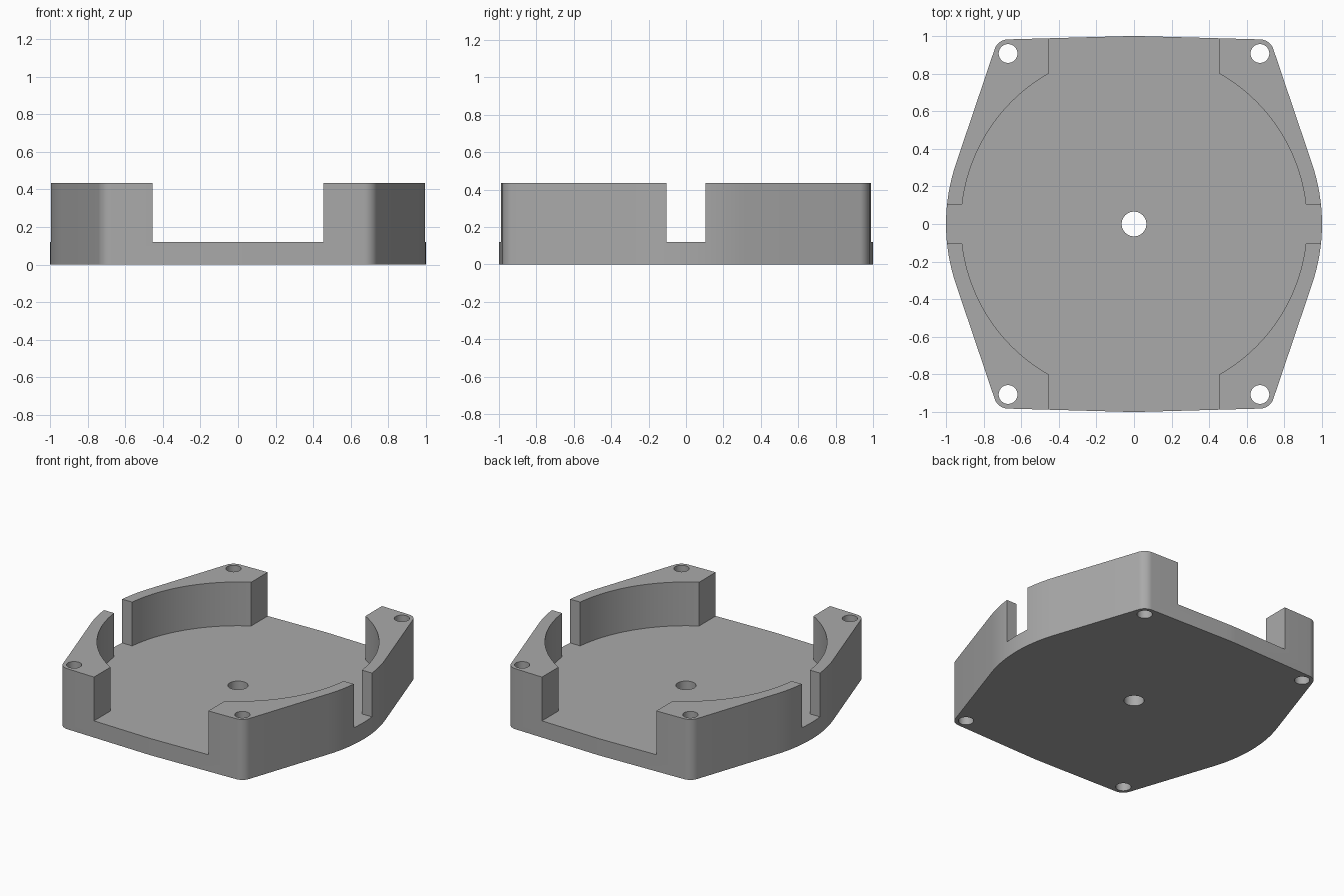
import bpy, bmesh
from math import sin, cos, acos, asin, atan2, hypot, pi

cube = bpy.data.objects.get("Cube")
if cube:
    bpy.data.objects.remove(cube, do_unlink=True)

HEIGHT, FLOOR = 0.435, 0.12
HOLE_X, HOLE_Y, HOLE_R = 0.67, 0.907, 0.05
CORNER_R, BODY_R, POCKET_R = 0.075, 1.0, 0.92
GAP_X, GAP_Y = 0.455, 0.103

grey = bpy.data.materials.new("light grey")
grey.use_nodes = True
colour = (0.4, 0.4, 0.4, 1)
grey.diffuse_color = colour
grey.node_tree.nodes["Principled BSDF"].inputs["Base Color"].default_value = colour


def arc(cx, cy, r, start, end, steps):
    angles = [start + (end - start) * i / steps for i in range(steps + 1)]
    return [(cx + r * cos(a), cy + r * sin(a)) for a in angles]


def four_way(quarter):
    """Mirror a first-quadrant outline into a closed loop."""
    half = quarter + [(-x, y) for x, y in reversed(quarter)]
    loop = half + [(-x, -y) for x, y in half]
    return [p for i, p in enumerate(loop)
            if hypot(p[0] - loop[i - 1][0], p[1] - loop[i - 1][1]) > 1e-5]


def prism(name, loop, bottom, top):
    bm = bmesh.new()
    face = bm.faces.new([bm.verts.new((x, y, bottom)) for x, y in loop])
    result = bmesh.ops.extrude_face_region(bm, geom=[face])
    verts = [v for v in result["geom"] if isinstance(v, bmesh.types.BMVert)]
    bmesh.ops.translate(bm, verts=verts, vec=(0, 0, top - bottom))
    bmesh.ops.recalc_face_normals(bm, faces=bm.faces)
    mesh = bpy.data.meshes.new(name)
    bm.to_mesh(mesh)
    bm.free()
    mesh.materials.append(grey)
    obj = bpy.data.objects.new(name, mesh)
    bpy.context.collection.objects.link(obj)
    return obj


# Outer outline: a disc joined by tangents to four rounded corners
toward = atan2(HOLE_Y, HOLE_X)
spread = acos((BODY_R - CORNER_R) / hypot(HOLE_X, HOLE_Y))
low, high = toward - spread, toward + spread
outline = (arc(0, 0, BODY_R, 0, low, 8)
           + arc(HOLE_X, HOLE_Y, CORNER_R, low, high, 10)
           + arc(0, 0, BODY_R, high, pi / 2, 2))
housing = prism("housing", four_way(outline), 0, HEIGHT)

# Round pocket with wide end openings and narrow side slots
pocket = ([(1.2, GAP_Y)]
          + arc(0, 0, POCKET_R, asin(GAP_Y / POCKET_R), acos(GAP_X / POCKET_R), 24)
          + [(GAP_X, 1.2)])
cutters = [prism("pocket_cutter", four_way(pocket), FLOOR, HEIGHT + 0.2)]

# Corner screw holes and centre hole
for sx in (-1, 1):
    for sy in (-1, 1):
        ring = arc(sx * HOLE_X, sy * HOLE_Y, HOLE_R, 0, 2 * pi, 32)[:-1]
        cutters.append(prism("screw_hole_cutter", ring, -0.1, HEIGHT + 0.1))
cutters.append(prism("centre_hole_cutter", arc(0, 0, 0.066, 0, 2 * pi, 32)[:-1], -0.1, 0.3))

bpy.ops.object.select_all(action='DESELECT')
bpy.context.view_layer.objects.active = housing
housing.select_set(True)
for cutter in cutters:
    mod = housing.modifiers.new(cutter.name, 'BOOLEAN')
    mod.operation = 'DIFFERENCE'
    mod.solver = 'EXACT'
    mod.object = cutter
    bpy.ops.object.modifier_apply(modifier=mod.name)
    bpy.data.objects.remove(cutter, do_unlink=True)

bpy.ops.object.shade_smooth_by_angle(angle=pi / 6)
